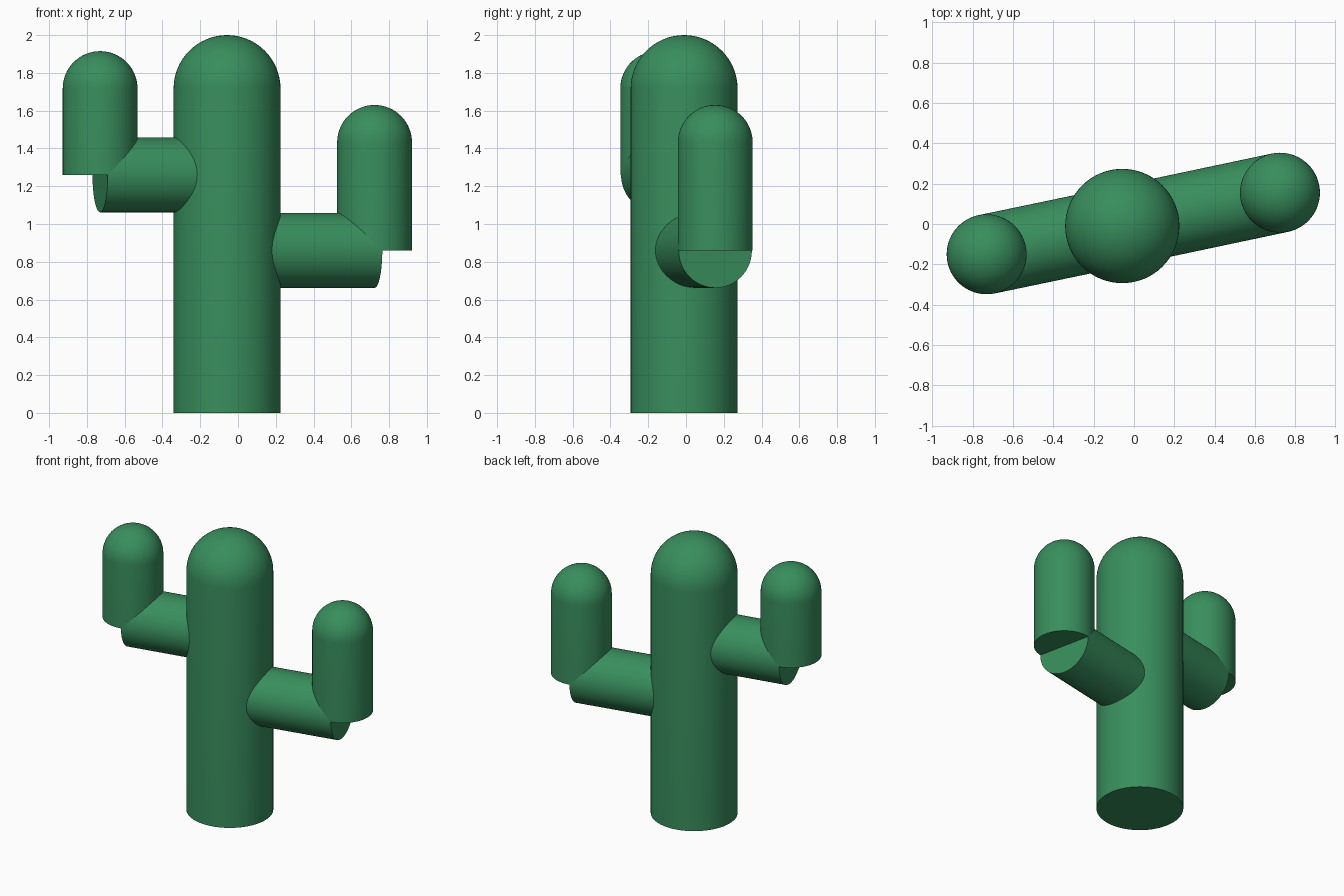
import bpy, bmesh, math
from mathutils import Vector

if "Cube" in bpy.data.objects:
    bpy.data.objects.remove(bpy.data.objects["Cube"])

SIDES = 64
green = bpy.data.materials.new("cactus_green")
green.diffuse_color = (0.04, 0.27, 0.11, 1)
green.use_nodes = True
green.node_tree.nodes["Principled BSDF"].inputs["Base Color"].default_value = green.diffuse_color


def finish(bm, name):
    bmesh.ops.remove_doubles(bm, verts=bm.verts, dist=1e-5)
    bmesh.ops.recalc_face_normals(bm, faces=bm.faces)
    mesh = bpy.data.meshes.new(name)
    bm.to_mesh(mesh)
    bm.free()
    mesh.materials.append(green)
    ob = bpy.data.objects.new(name, mesh)
    bpy.context.collection.objects.link(ob)
    bpy.ops.object.select_all(action='DESELECT')
    ob.select_set(True)
    bpy.context.view_layer.objects.active = ob
    bpy.ops.object.shade_smooth_by_angle(angle=math.radians(35))
    return ob


def domed_column(name, x, y, r, bottom, top, rings=16):
    """Flat-bottomed upright cylinder with a hemispherical top."""
    angles = [math.pi / 2 * i / rings for i in range(rings)]
    profile = [(0, 0), (r, 0)]
    profile += [(r * math.cos(a), top - bottom - r + r * math.sin(a)) for a in angles]
    profile.append((0, top - bottom))
    bm = bmesh.new()
    verts = [bm.verts.new((px, 0, pz)) for px, pz in profile]
    edges = [bm.edges.new(pair) for pair in zip(verts, verts[1:])]
    bmesh.ops.spin(bm, geom=verts + edges, cent=(0, 0, 0), axis=(0, 0, 1),
                   angle=math.tau, steps=SIDES, use_duplicate=False)
    finish(bm, name).location = (x, y, bottom)


def branch(name, start, end, r):
    """Horizontal flat-ended cylinder between two points."""
    start, end = Vector(start), Vector(end)
    bm = bmesh.new()
    bmesh.ops.create_cone(bm, cap_ends=True, segments=SIDES, radius1=r, radius2=r,
                          depth=(end - start).length)
    ob = finish(bm, name)
    ob.location = (start + end) / 2
    ob.rotation_euler = (end - start).to_track_quat('Z', 'Y').to_euler()


# Trunk
TX, TY = -0.058, -0.01
domed_column("trunk", TX, TY, 0.283, 0, 2.0)

# Arms: horizontal branch out of the trunk, then a domed upright
R = 0.198
for side, x, y, z, top in (("right", 0.723, 0.155, 0.86, 1.63),
                           ("left", -0.73, -0.15, 1.26, 1.915)):
    branch(side + "_branch", (TX, TY, z), (x, y, z), R)
    domed_column(side + "_upright", x, y, R, z, top)
